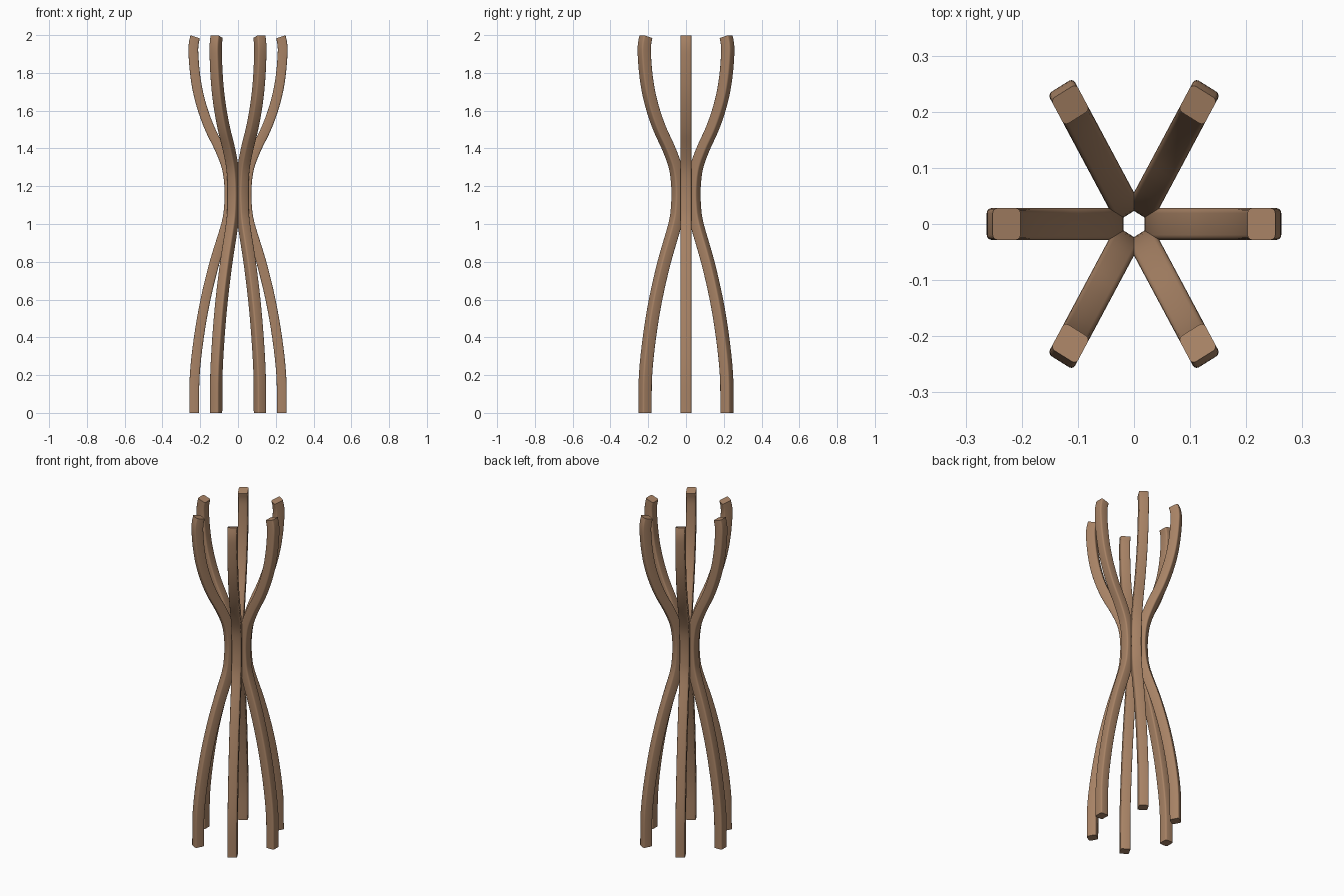
import bpy, bmesh, math
from mathutils import Vector

if "Cube" in bpy.data.objects:
    bpy.data.objects.remove(bpy.data.objects["Cube"])

wood = bpy.data.materials.new("brown wood")
wood.diffuse_color = (0.39, 0.225, 0.13, 1)
wood.use_nodes = True
wood.node_tree.nodes["Principled BSDF"].inputs["Base Color"].default_value = wood.diffuse_color

# Centreline of one leg: (radius, height)
PATH = [(.232, 0), (.229, .2), (.207, .4), (.172, .6), (.123, .8), (.062, 1.0),
        (.047, 1.1), (.046, 1.2), (.06, 1.3), (.098, 1.4), (.147, 1.5), (.185, 1.6),
        (.212, 1.7), (.228, 1.8), (.236, 1.9), (.235, 1.95), (.227, 1.991)]
HALF, ROUND = .026, .008   # half width and corner radius of the square bar
STRETCH_Y = 1.08           # the ring is slightly wider front to back


def smooth_path(points, steps=4):
    """Catmull-Rom curve through the points."""
    p = [Vector(q) for q in points]
    p = [2 * p[0] - p[1]] + p + [2 * p[-1] - p[-2]]
    out = []
    for a, b, c, d in zip(p, p[1:], p[2:], p[3:]):
        for i in range(steps):
            t = i / steps
            out.append(.5 * (2 * b + (c - a) * t + (2 * a - 5 * b + 4 * c - d) * t * t
                             + (3 * b - a - 3 * c + d) * t ** 3))
    return out + [p[-2]]


def rounded_square():
    """Cross-section of the bar as (radial, tangential) offsets."""
    pts = []
    for corner in range(4):
        mid = math.radians(45 + 90 * corner)
        cx = math.copysign(HALF - ROUND, math.cos(mid))
        cy = math.copysign(HALF - ROUND, math.sin(mid))
        for k in (-45, -15, 15, 45):
            a = mid + math.radians(k)
            pts.append((cx + ROUND * math.cos(a), cy + ROUND * math.sin(a)))
    return pts


def make_leg(name, angle):
    line, section = smooth_path(PATH), rounded_square()
    radial = Vector((math.cos(angle), math.sin(angle), 0))
    side = Vector((-math.sin(angle), math.cos(angle), 0))
    up = Vector((0, 0, 1))
    bm = bmesh.new()
    rings = []
    for i, c in enumerate(line):
        if i == 0:
            t = Vector((0, 1))                      # flat foot
        elif i == len(line) - 1:
            t = Vector((-.3, .95)).normalized()     # tip leans inward
        else:
            t = (line[i + 1] - line[i - 1]).normalized()
        normal = radial * t.y - up * t.x
        centre = radial * c.x + up * c.y
        ring = []
        for u, v in section:
            q = centre + normal * u + side * v
            q.y *= STRETCH_Y
            ring.append(bm.verts.new(q))
        rings.append(ring)
    n = len(section)
    for a, b in zip(rings, rings[1:]):
        for k in range(n):
            bm.faces.new((a[k], a[(k + 1) % n], b[(k + 1) % n], b[k]))
    bm.faces.new(rings[0][::-1])
    bm.faces.new(rings[-1])
    bmesh.ops.recalc_face_normals(bm, faces=bm.faces)
    me = bpy.data.meshes.new(name)
    bm.to_mesh(me)
    bm.free()
    me.materials.append(wood)
    ob = bpy.data.objects.new(name, me)
    bpy.context.collection.objects.link(ob)
    return ob


# Six bent legs around the centre
legs = [make_leg(f"bent_leg_{i + 1}", math.radians(60 * i)) for i in range(6)]
for ob in legs:
    ob.select_set(True)
bpy.context.view_layer.objects.active = legs[0]
bpy.ops.object.shade_smooth_by_angle(angle=math.radians(40))
